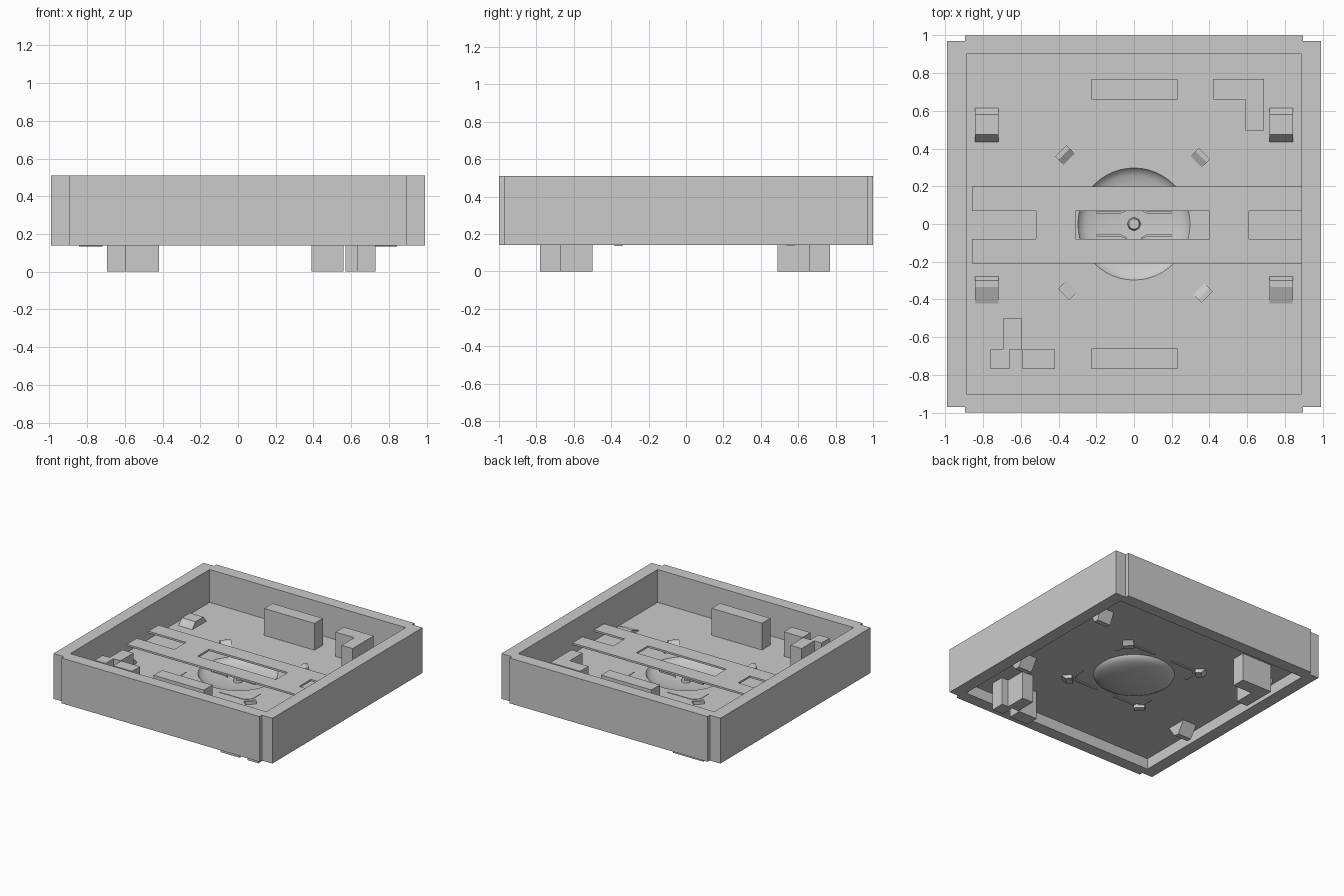
import bpy, bmesh, math
from mathutils import Matrix, Vector

if "Cube" in bpy.data.objects:
    bpy.data.objects.remove(bpy.data.objects["Cube"])

FLOOR = 0.235


def finish(name, bm):
    bmesh.ops.recalc_face_normals(bm, faces=bm.faces)
    me = bpy.data.meshes.new(name)
    bm.to_mesh(me)
    bm.free()
    ob = bpy.data.objects.new(name, me)
    bpy.context.collection.objects.link(ob)
    return ob


def add_box(bm, x0, x1, y0, y1, z0, z1):
    m = Matrix.Translation(((x0 + x1) / 2, (y0 + y1) / 2, (z0 + z1) / 2))
    bmesh.ops.create_cube(bm, size=1, matrix=m @ Matrix.Diagonal((x1 - x0, y1 - y0, z1 - z0, 1)))


def boxes(name, dims):
    bm = bmesh.new()
    for d in dims:
        add_box(bm, *d)
    return finish(name, bm)


def prism(name, pts, axis, depth, matrix=Matrix()):
    """Extrude a closed outline along an axis vector."""
    bm = bmesh.new()
    f = bm.faces.new([bm.verts.new(p) for p in pts])
    g = bmesh.ops.extrude_face_region(bm, geom=[f])
    vs = [v for v in g["geom"] if isinstance(v, bmesh.types.BMVert)]
    bmesh.ops.translate(bm, verts=vs, vec=Vector(axis) * depth)
    bmesh.ops.transform(bm, matrix=matrix, verts=bm.verts)
    return finish(name, bm)


# Outer walls, with stepped corners
for s, side in ((-1, "front"), (1, "back")):
    y0, y1 = sorted((s * 0.90, s * 1.0))
    boxes(side + "_wall", [(-0.895, 0.895, y0, y1, 0.14, 0.51)])
for s, side in ((-1, "left"), (1, "right")):
    x0, x1 = sorted((s * 0.887, s * 0.99))
    boxes(side + "_wall", [(x0, x1, -0.97, 0.97, 0.14, 0.51)])

# Thin floor with a shallow round bowl pressed into its middle
bm = bmesh.new()
N, R, DEPTH = 48, 0.30, 0.065
rings = []
for k in range(6):
    t = math.pi / 2 * (1 - k / 6)
    rings.append([bm.verts.new((R * math.sin(t) * math.cos(2 * math.pi * i / N),
                                R * math.sin(t) * math.sin(2 * math.pi * i / N),
                                FLOOR - DEPTH * math.cos(t))) for i in range(N)])
bottom = bm.verts.new((0, 0, FLOOR - DEPTH))
for a, b in zip(rings, rings[1:]):
    for i in range(N):
        j = (i + 1) % N
        bm.faces.new((a[i], a[j], b[j], b[i])).smooth = True
for i in range(N):
    bm.faces.new((rings[-1][i], rings[-1][(i + 1) % N], bottom)).smooth = True
edges = [bm.edges.get((rings[0][i], rings[0][(i + 1) % N])) for i in range(N)]
sq = [bm.verts.new((x, y, FLOOR)) for x, y in ((-.89, -.902), (.89, -.902), (.89, .902), (-.89, .902))]
edges += [bm.edges.new((sq[i], sq[(i + 1) % 4])) for i in range(4)]
for e in edges[:N]:
    e.smooth = False
bmesh.ops.triangle_fill(bm, edges=edges, use_beauty=True)
floor = finish("floor", bm)
mod = floor.modifiers.new("thickness", "SOLIDIFY")
mod.thickness, mod.offset = 0.012, 0

# Raised and hanging locating blocks
boxes("back_bar_block", [(-0.225, 0.23, 0.66, 0.768, FLOOR, 0.46)])
boxes("front_bar_block", [(-0.225, 0.23, -0.768, -0.66, FLOOR, 0.46)])
boxes("back_corner_block", [(0.42, 0.69, 0.66, 0.768, FLOOR, 0.44),
                            (0.59, 0.69, 0.495, 0.66, FLOOR, 0.44)])
boxes("front_corner_block", [(-0.695, -0.595, -0.665, -0.50, FLOOR, 0.44),
                             (-0.76, -0.66, -0.768, -0.665, FLOOR, 0.44),
                             (-0.59, -0.42, -0.768, -0.665, FLOOR, 0.44)])
boxes("back_foot", [(-0.695, -0.42, 0.66, 0.77, 0, FLOOR),
                    (-0.695, -0.595, 0.49, 0.66, 0, FLOOR)])
boxes("front_foot", [(0.57, 0.67, -0.67, -0.50, 0, FLOOR),
                     (0.63, 0.73, -0.78, -0.67, 0, FLOOR),
                     (0.39, 0.56, -0.78, -0.67, 0, FLOOR)])

# Slotted plate bridging the tray from side to side
xs = [-0.86, -0.52, -0.31, 0.40, 0.61, 0.89]
ys = [-0.21, -0.08, 0.07, 0.20]
bm = bmesh.new()
grid = [[bm.verts.new((x, y, 0.33)) for y in ys] for x in xs]
for i in range(5):
    for j in range(3):
        if j == 1 and i in (0, 2, 4):
            continue
        bm.faces.new((grid[i][j], grid[i + 1][j], grid[i + 1][j + 1], grid[i][j + 1]))
plate = finish("slotted_plate", bm)
mod = plate.modifiers.new("thickness", "SOLIDIFY")
mod.thickness, mod.offset = 0.015, -1

# Chamfered guide ridges around the bowl and diagonal clips at their corners
for sx in (-1, 1):
    for sy in (-1, 1):
        out = [(.345, .20), (.345, .305), (.30, .35), (.08, .35),
               (.08, .33), (.29, .33), (.325, .295), (.325, .20)]
        prism("guide_ridge", [(sx * x, sy * y, 0.222) for x, y in out], (0, 0, 1), 0.022)
        c = 0.36 if sx * sy < 0 else 0.345
        m = Matrix.Translation((sx * c, sy * c, 0)) @ Matrix.Rotation(math.atan2(sy, sx), 4, "Z")
        prof = [(-.045, .20), (.0, .20), (.04, .235), (.04, .265), (.015, .265), (-.045, .225)]
        prism("diagonal_clip", [(x, -0.042, z) for x, z in prof], (0, 1, 0), 0.084, m)

# Slanted side clips passing through the floor
for sx in (-1, 1):
    x0 = sx * 0.78 - 0.062
    back = [(.43, .235), (.475, .29), (.58, .29), (.62, .235), (.58, .135), (.54, .135), (.50, .225)]
    front = [(-.275, .235), (-.30, .275), (-.335, .275), (-.45, .23), (-.38, .135), (-.34, .135)]
    for prof, tag in ((back, "back"), (front, "front")):
        prism(tag + "_side_clip", [(x0, y, z) for y, z in prof], (1, 0, 0), 0.124)

# Small pivot with thin springs under the plate slot
bm = bmesh.new()
bmesh.ops.create_cone(bm, cap_ends=True, segments=24, radius1=0.035, radius2=0.028, depth=0.05,
                      matrix=Matrix.Translation((0, 0, 0.195)))
finish("centre_pivot", bm)
for s in (-1, 1):
    for t in (-1, 1):
        pts = [(.20, .055), (.07, .055), (.04, .07), (.04, .08), (.075, .065), (.20, .065)]
        prism("spring_strip", [(s * x, t * y, 0.225) for x, y in pts], (0, 0, 1), 0.012)
